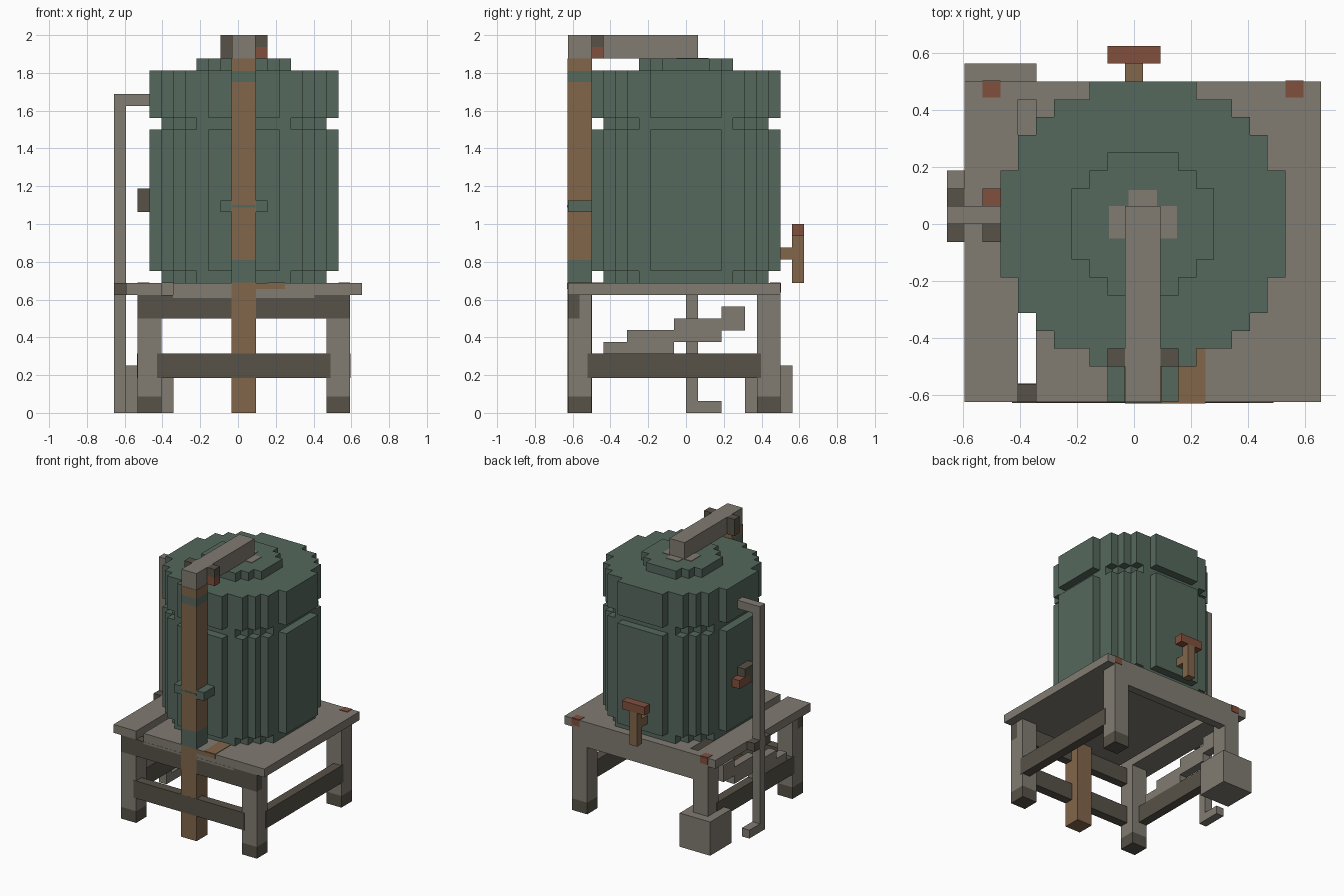
import bpy
import bmesh
import math
from mathutils import Vector

default_cube = bpy.data.objects.get("Cube")
if default_cube:
    bpy.data.objects.remove(default_cube, do_unlink=True)

UNIT = 1 / 16                                # size of one building block
ORIGIN = Vector((-10.5, -10.0, 0.0))         # block corner, centres the model
TANK_CENTRE = Vector((11, 10, 0))


def make_material(name, colour):
    mat = bpy.data.materials.new(name)
    mat.use_nodes = True
    mat.diffuse_color = (*colour, 1)
    shader = mat.node_tree.nodes["Principled BSDF"]
    shader.inputs["Base Color"].default_value = (*colour, 1)
    shader.inputs["Roughness"].default_value = 0.9
    return mat


GREY = make_material("weathered grey", (0.22, 0.2, 0.17))
DARK = make_material("dark timber", (0.095, 0.084, 0.065))
GREEN = make_material("tank green", (0.09, 0.138, 0.107))
BROWN = make_material("copper brown", (0.223, 0.133, 0.07))
RED = make_material("rust red", (0.22, 0.08, 0.047))


def finish(name, bm, mat):
    """Turn block coordinates into model units and link the object."""
    for v in bm.verts:
        v.co = (v.co + ORIGIN) * UNIT
    bmesh.ops.recalc_face_normals(bm, faces=bm.faces)
    mesh = bpy.data.meshes.new(name)
    bm.to_mesh(mesh)
    bm.free()
    mesh.materials.append(mat)
    obj = bpy.data.objects.new(name, mesh)
    bpy.context.collection.objects.link(obj)
    return obj


def boxes(name, mat, *spans, grow=0.0):
    """Each span is (x range, y range, z range) in blocks."""
    bm = bmesh.new()
    for span in spans:
        low = Vector([r[0] - grow for r in span])
        high = Vector([r[1] + grow for r in span])
        cube = bmesh.ops.create_cube(bm, size=1)["verts"]
        for v in cube:
            v.co = Vector([(a + b) / 2 + c * (b - a)
                           for a, b, c in zip(low, high, v.co)])
    return finish(name, bm, mat)


def stepped_disc(name, mat, radius, z):
    """A round slab with a block-stepped outline."""
    def half(row):
        return math.floor(math.sqrt(max(0, radius ** 2 - (row + .5) ** 2)) + .5)

    quarter = []
    for row in range(math.ceil(radius)):
        here, after = half(row), half(row + 1)
        if here and here != after:
            quarter.append((here, row + 1))
            if after:
                quarter.append((after, row + 1))
    outline = []
    for turn in range(4):
        outline += quarter
        quarter = [(-y, x) for x, y in quarter]
    bm = bmesh.new()
    face = bm.faces.new([bm.verts.new(TANK_CENTRE + Vector((x, y, z[0])))
                         for x, y in outline])
    top = bmesh.ops.extrude_face_region(bm, geom=[face])["geom"]
    rise = Vector((0, 0, z[1] - z[0]))
    bmesh.ops.translate(bm, vec=rise,
                        verts=[g for g in top if isinstance(g, bmesh.types.BMVert)])
    return finish(name, bm, mat)


# Tank: stacked stepped discs
stepped_disc("tank_base", GREEN, 7.5, (11, 12))
stepped_disc("tank_body", GREEN, 8, (12, 24))
stepped_disc("tank_neck", GREEN, 7.5, (24, 25))
stepped_disc("tank_lid", GREEN, 8, (25, 29))
stepped_disc("lid_cap", GREEN, 4, (29, 30))
boxes("cap_fitting", GREY,
      ((9.1, 12.9), (9.2, 11), (30, 30.06)),
      ((10.2, 11.8), (11, 11.9), (30, 30.06)))

# Table top: planks with a side slot and a slot behind the tank
TOP = (10, 11)
boxes("table_top", GREY,
      ((1, 4), (0, 17), TOP), ((5, 21), (0, 16), TOP),
      ((5, 7), (16, 17), TOP), ((15, 21), (16, 17), TOP),
      ((1, 21), (17, 18), TOP))

# Legs with dark feet, mirrored left to right
for side, x in (("right", (2, 4)), ("left", (18, 20))):
    boxes("front_leg_" + side, GREY, (x, (0, 2), (1.4, 8)), (x, (1, 2), (8, 10)))
    boxes("back_leg_" + side, GREY, (x, (16, 18), (1.4, 10)))
    boxes("feet_" + side, DARK, (x, (0, 2), (0, 1.4)), (x, (16, 18), (0, 1.4)))

# Aprons and low rails
boxes("front_apron", DARK, ((2, 20), (0, 1), (8, 10)))
boxes("back_apron", GREY, ((4, 18), (17, 18), (8, 10)))
boxes("low_rails", DARK,
      ((3.7, 18.3), (0, 1), (3, 5)),
      ((2, 3), (1.7, 16.3), (3, 5)),
      ((19, 20), (1.7, 16.3), (3, 5)), grow=0.04)

# Block around one back leg and the stepped brace on the same side
boxes("footing_block", GREY, ((1, 5), (15, 19), (0, 4)), grow=0.02)
boxes("stepped_brace", GREY,
      ((2, 3), (3, 9), (5, 6)), ((2, 3), (5, 13), (6, 7)),
      ((2, 3), (9, 15), (7, 8)), ((2, 3), (13, 15), (8, 9)))

# Front pipe with green collars
PIPE_X, PIPE_Y = (10, 12), (0, 2)
boxes("front_pipe", BROWN,
      *[(PIPE_X, PIPE_Y, z) for z in ((0, 11), (13, 28), (29, 30))], grow=0.03)
boxes("pipe_collars", GREEN,
      *[(PIPE_X, PIPE_Y, z) for z in ((11, 13), (28, 29))], grow=0.03)
boxes("pipe_strap", GREEN, ((9, 10), PIPE_Y, (17, 18)),
      ((12, 13), PIPE_Y, (17, 18)), ((10, 12), (-0.06, 0), (17.4, 17.6)))

# Top pipe and its valve
boxes("top_pipe", GREY, (PIPE_X, (0, 11), (30, 32)))
boxes("top_valve", DARK, ((9, 10), (2, 3), (30, 32)), ((12, 13), (2, 3), (31, 32)))
boxes("top_valve_handle", RED, ((12, 13), (2, 3), (30, 31)))

# Side pipe, clamp and side valve
boxes("side_pipe", GREY,
      ((0, 1), (10, 11), (0, 27)), ((1, 3), (10, 11), (26, 27)),
      ((0, 1), (11, 13), (0, 1)))
boxes("side_pipe_clamp", DARK, ((0, 1), (9, 10), TOP), ((0, 1), (11, 12), TOP))
boxes("side_valve", DARK, ((2, 3), (9, 10), (17, 19)), ((2, 3), (10, 11), (18, 19)))
boxes("side_valve_handle", RED, ((2, 3), (10, 12), (17, 18)))

# Back tap
boxes("tap_stem", BROWN, ((10, 11), (18, 19), (13, 14)), ((10, 11), (19, 20), (11, 15)))
boxes("tap_handle", RED, ((9, 12), (19, 20), (15, 16)))

# Stains as thin plates
boxes("rust_stain", BROWN, ((13, 14.5), (0, 3.5), (11, 11.06)),
      ((12, 14.5), (-0.06, 0), (10.5, 11)))
boxes("corner_rust", RED, *[
    span for x in (2, 19) for span in (
        ((x, x + 1), (17.1, 18), (11, 11.06)),
        ((x, x + 1), (18, 18.06), (10.2, 11)))])
boxes("apron_wear", GREY, ((5, 17), (-0.02, 0), (9.75, 10)))
